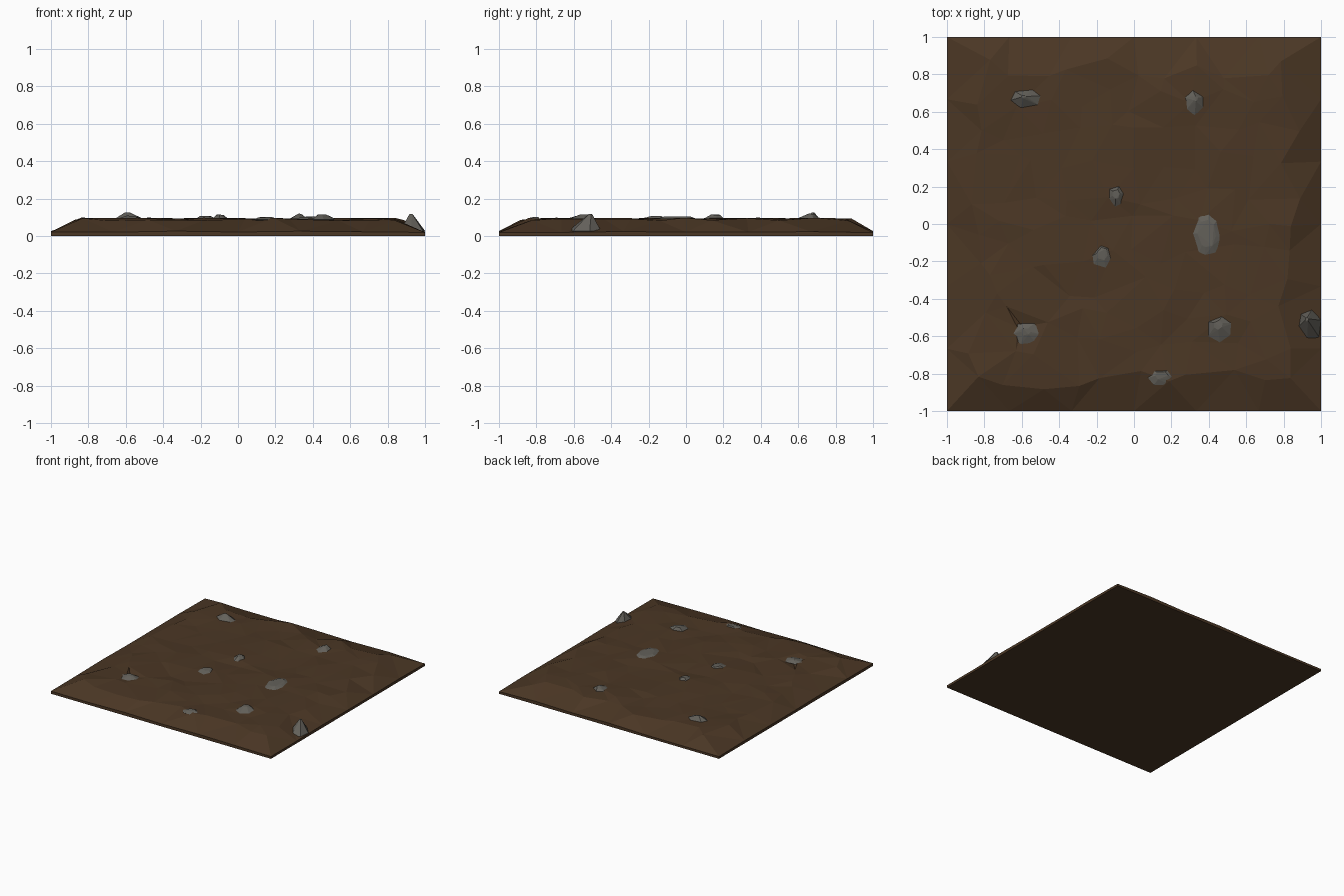
import bpy, bmesh, math, random
from mathutils import Vector
from mathutils.geometry import delaunay_2d_cdt

if "Cube" in bpy.data.objects:
    bpy.data.objects.remove(bpy.data.objects["Cube"])

random.seed(11)


def material(name, col):
    m = bpy.data.materials.new(name)
    m.diffuse_color = (*col, 1)
    m.use_nodes = True
    m.node_tree.nodes["Principled BSDF"].inputs["Base Color"].default_value = m.diffuse_color
    return m


SOIL = material("soil brown", (0.07, 0.038, 0.018))
STONE = material("stone grey", (0.125, 0.118, 0.102))


def add_object(name, bm, mat):
    bmesh.ops.recalc_face_normals(bm, faces=bm.faces[:])
    me = bpy.data.meshes.new(name)
    bm.to_mesh(me)
    bm.free()
    me.materials.append(mat)
    ob = bpy.data.objects.new(name, me)
    bpy.context.collection.objects.link(ob)
    return ob


def ground_z(x, y):
    """Plateau that falls to a thin lip along the border."""
    d = 1 - max(abs(x), abs(y))
    return 0.022 + 0.068 * min(1, max(0, d) / 0.12)


# --- soil slab: scattered points, triangulated, with a lip and flat underside
pts = []
N = 12
for i in range(N + 1):
    for j in range(N + 1):
        x, y = -1 + 2 * i / N, -1 + 2 * j / N
        ex, ey = i in (0, N), j in (0, N)
        if (ex or ey) and (i + j) % 2 and not (ex and ey):
            continue
        jit = 0.065
        x += 0 if ex or ey else random.uniform(-jit, jit)
        y += 0 if ex or ey else random.uniform(-jit, jit)
        z = ground_z(x, y)
        z += random.uniform(-0.005, 0.005) if ex or ey else random.uniform(-0.009, 0.008)
        pts.append((x, y, z))
# narrow crack near the left front
pts = [p for p in pts if not (abs(p[0] + 0.58) < 0.08 and -0.58 < p[1] < -0.2)]
pts += [(-0.54, -0.23, 0.09), (-0.625, -0.55, 0.093), (-0.595, -0.55, 0.075)]

co2, _, tris, *_ = delaunay_2d_cdt([Vector(p[:2]) for p in pts], [], [], 0, 1e-5)
bm = bmesh.new()
vs = [bm.verts.new(p) for p in pts]
for t in tris:
    bm.faces.new([vs[k] for k in t])
rim = [e for e in bm.edges if e.is_boundary]
ext = bmesh.ops.extrude_edge_only(bm, edges=rim)["geom"]
for v in ext:
    if isinstance(v, bmesh.types.BMVert):
        v.co.z = 0
bmesh.ops.holes_fill(bm, edges=[e for e in bm.edges if e.is_boundary], sides=0)
add_object("soil_slab", bm, SOIL)


# --- half-buried stones: convex hulls of a waist ring, a crown and a root
def stone(name, x, y, w, d, top, crown, turn, lean, sides=6, low=None):
    g = ground_z(x, y) if low is None else low
    bm = bmesh.new()
    for k in range(sides):
        a = turn + math.tau * k / sides + random.uniform(-0.2, 0.2)
        c, s = math.cos(a), math.sin(a)
        r = random.uniform(0.9, 1.08)
        px, py = c * w / 2 * r, s * d / 2 * r
        bm.verts.new((min(1, x + px), y + py, g - 0.003))
        bm.verts.new((min(1, x + px * 0.7), y + py * 0.7, g - 0.012))
        bm.verts.new((min(0.99, x + px * crown + lean[0]), y + py * crown + lean[1],
                      top - random.uniform(0, 0.006)))
    hull = bmesh.ops.convex_hull(bm, input=bm.verts[:])
    loose = [v for v in bm.verts if not v.link_faces]
    bmesh.ops.delete(bm, geom=loose, context='VERTS')
    add_object(name, bm, STONE)


# x, y, width, depth, top, crown size, turn, lean of the crown
for i, s in enumerate([
    (-0.58, 0.67, 0.19, 0.11, 0.128, 0.15, 0.2, (-0.01, 0.01)),
    (0.32, 0.65, 0.12, 0.15, 0.12, 0.2, 0.5, (0.01, 0.02)),
    (-0.095, 0.15, 0.10, 0.14, 0.115, 0.4, 0.3, (0.0, 0.01)),
    (-0.17, -0.18, 0.12, 0.15, 0.108, 0.5, 0.8, (0.0, 0.02)),
    (-0.58, -0.585, 0.18, 0.13, 0.11, 0.3, 0.1, (0.0, 0.01)),
    (0.46, -0.56, 0.14, 0.14, 0.118, 0.35, 0.4, (-0.01, 0.02)),
    (0.15, -0.82, 0.15, 0.09, 0.103, 0.5, 0.0, (0.0, 0.01)),
]):
    stone(f"stone_{i + 1}", *s)
stone("flat_stone", 0.39, -0.05, 0.16, 0.25, 0.105, 0.6, 0.0, (0, 0), sides=8)
stone("edge_stone", 0.94, -0.54, 0.16, 0.19, 0.12, 0.12, 0.3, (-0.015, 0.03), low=0.03)
